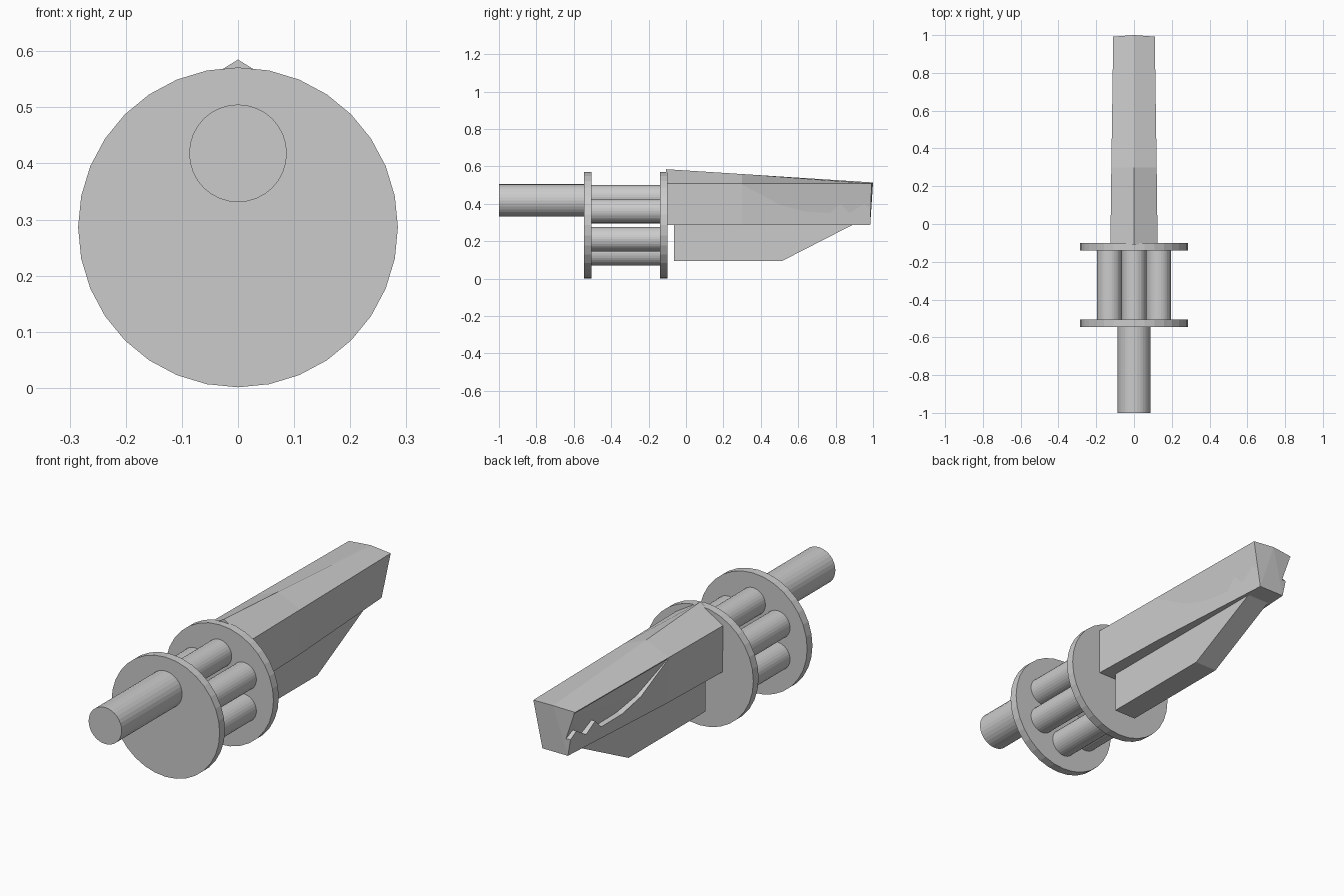
import bpy, bmesh, math
from mathutils import Matrix

if "Cube" in bpy.data.objects:
    bpy.data.objects.remove(bpy.data.objects["Cube"])

AXIS_Z = 0.286


def finish(bm, name):
    bmesh.ops.recalc_face_normals(bm, faces=bm.faces[:])
    mesh = bpy.data.meshes.new(name)
    bm.to_mesh(mesh)
    bm.free()
    obj = bpy.data.objects.new(name, mesh)
    bpy.context.collection.objects.link(obj)
    return obj


def rod(name, x, z, radius, y0, y1, sides=32):
    bm = bmesh.new()
    mat = Matrix.Translation((x, (y0 + y1) / 2, z)) @ Matrix.Rotation(math.pi / 2, 4, 'X')
    bmesh.ops.create_cone(bm, cap_ends=True, segments=sides, radius1=radius,
                          radius2=radius, depth=y1 - y0, matrix=mat)
    return finish(bm, name)


def loft(name, sections):
    """Skin a list of equal-length point rings and cap both ends."""
    bm = bmesh.new()
    rings = [[bm.verts.new(p) for p in s] for s in sections]
    n = len(rings[0])
    for a, b in zip(rings, rings[1:]):
        for i in range(n):
            j = (i + 1) % n
            bm.faces.new((a[i], a[j], b[j], b[i]))
    bm.faces.new(rings[0])
    bm.faces.new(rings[-1])
    bmesh.ops.triangulate(bm, faces=[f for f in bm.faces if len(f.verts) > 4])
    return finish(bm, name)


# Rear shaft and the two round plates
rod("rear_shaft", 0, 0.418, 0.087, -1.0, -0.52)
rod("rear_plate", 0, AXIS_Z, 0.285, -0.545, -0.505)
rod("front_plate", 0, AXIS_Z, 0.285, -0.14, -0.10)

# Ring of six connecting rods
for i in range(6):
    a = math.radians(60 * i)
    rod(f"connecting_rod_{i + 1}", 0.13 * math.sin(a) / math.sin(math.pi / 3),
        AXIS_Z + 0.15 * math.cos(a), 0.065, -0.51, -0.13)


# Tapered snout with a ridged top
def snout_section(ridge_y, ridge_z, side_y, side_z, side_x, low_y, low_x):
    return [(0, ridge_y, ridge_z), (side_x, side_y, side_z), (low_x, low_y, 0.287),
            (-low_x, low_y, 0.287), (-side_x, side_y, side_z)]


snout = loft("snout", [
    snout_section(-0.108, 0.585, -0.108, 0.508, 0.125, -0.108, 0.123),
    snout_section(0.3, 0.559, 0.3, 0.508, 0.12, 0.3, 0.11),
    snout_section(1.0, 0.514, 0.992, 0.508, 0.11, 0.985, 0.067),
])

# Jagged recess on each cheek, above the lower jaw line
jaw_line = [(0.3, 0.503), (0.4, 0.45), (0.5, 0.395), (0.63, 0.36), (0.77, 0.35),
            (0.825, 0.40), (0.875, 0.352), (0.955, 0.40), (1.03, 0.33), (1.03, 0.503)]


def recess_x(y, z):
    t = (y - 0.3) / 0.69
    drop = (0.508 - z) / 0.221
    top = 0.12 - 0.01 * t
    low = 0.11 - 0.043 * t
    return top + (low - top) * drop - 0.003 - 0.03 * drop


for side, label in ((1, "right"), (-1, "left")):
    cutter = loft(f"{label}_recess_cutter", [
        [(side * recess_x(y, z), y, z) for y, z in jaw_line],
        [(side * 0.2, y, z) for y, z in jaw_line]])
    cutter.hide_render = True
    cutter.hide_viewport = True
    mod = snout.modifiers.new(f"{label}_recess", 'BOOLEAN')
    mod.operation = 'DIFFERENCE'
    mod.solver = 'EXACT'
    mod.object = cutter

# Keel under the snout, sloping up towards the tip
keel_profile = [(-0.065, 0.295), (-0.065, 0.095), (0.515, 0.095), (0.89, 0.287), (0.89, 0.295)]
loft("keel", [[(x, y, z) for y, z in keel_profile] for x in (-0.058, 0.058)])
